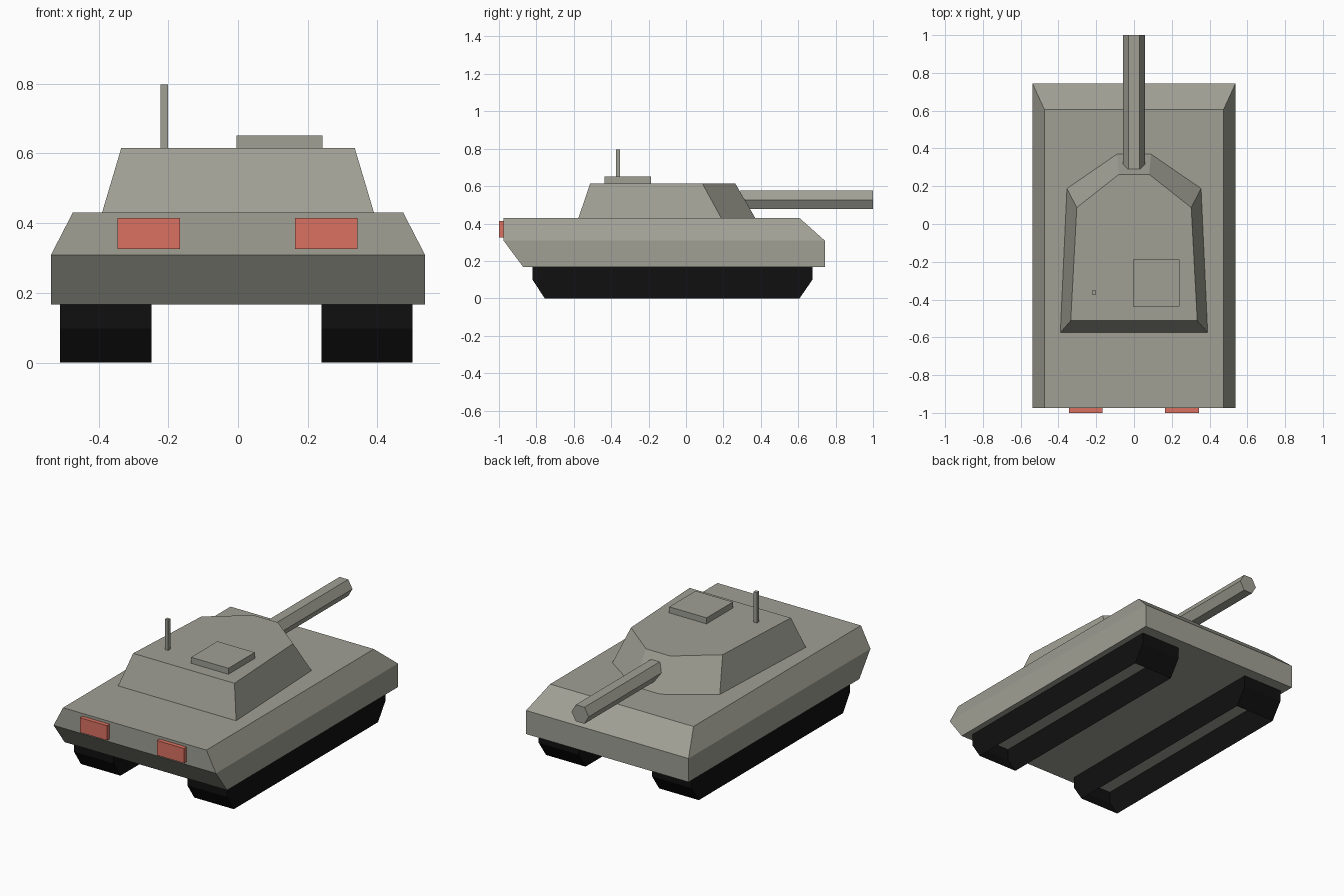
import bpy, bmesh, math

if "Cube" in bpy.data.objects:
    bpy.data.objects.remove(bpy.data.objects["Cube"])


def material(name, rgb):
    m = bpy.data.materials.new(name)
    m.diffuse_color = (*rgb, 1)
    m.use_nodes = True
    m.node_tree.nodes["Principled BSDF"].inputs["Base Color"].default_value = m.diffuse_color
    return m


GREY = material("grey_green_armour", (0.35, 0.35, 0.30))
BLACK = material("track_black", (0.005, 0.005, 0.005))
RED = material("lamp_red", (0.70, 0.165, 0.12))


def loft(name, rings, mat, caps=True):
    """Join matching point rings with quads, optionally closing both ends."""
    bm = bmesh.new()
    loops = [[bm.verts.new(p) for p in ring] for ring in rings]
    n = len(loops[0])
    for a, b in zip(loops, loops[1:]):
        for i in range(n):
            j = (i + 1) % n
            bm.faces.new((a[i], a[j], b[j], b[i]))
    if caps:
        bm.faces.new(loops[0][::-1])
        bm.faces.new(loops[-1])
        bmesh.ops.recalc_face_normals(bm, faces=bm.faces)
    mesh = bpy.data.meshes.new(name)
    bm.to_mesh(mesh)
    bm.free()
    mesh.materials.append(mat)
    ob = bpy.data.objects.new(name, mesh)
    bpy.context.collection.objects.link(ob)
    return ob


def rect(x0, x1, y0, y1, z):
    return [(x0, y0, z), (x1, y0, z), (x1, y1, z), (x0, y1, z)]


def box(name, x0, x1, y0, y1, z0, z1, mat):
    return loft(name, [rect(x0, x1, y0, y1, z) for z in (z0, z1)], mat)


def mirrored(half, z):
    """Closed outline from right-hand points ordered rear to muzzle end."""
    return [(x, y, z) for x, y in half] + [(-x, y, z) for x, y in reversed(half)]


# Hull with undercut lamp end and sloped upper sides
loft("hull", [rect(-0.537, 0.537, -0.87, 0.743, 0.167),
              rect(-0.537, 0.537, -0.975, 0.743, 0.308),
              rect(-0.474, 0.474, -0.975, 0.606, 0.43)], GREY)

# Turret with tapered walls
loft("turret", [mirrored([(0.39, -0.575), (0.355, 0.188), (0.09, 0.37)], 0.43),
                mirrored([(0.335, -0.512), (0.303, 0.087), (0.08, 0.263)], 0.615)], GREY)

# Six-sided gun barrel
R = 0.057
loft("gun_barrel", [[(R * math.cos(i * math.pi / 3), y, 0.527 + R * math.sin(i * math.pi / 3))
                     for i in range(6)] for y in (0.29, 1.0)], GREY)

# Turret roof fittings
box("hatch", -0.005, 0.242, -0.436, -0.187, 0.61, 0.651, GREY)
box("antenna", -0.222, -0.201, -0.373, -0.352, 0.61, 0.797, GREY)

# Tracks: walls open underneath and against the hull
for side, x0, x1 in (("left", -0.51, -0.248), ("right", 0.239, 0.501)):
    loft(side + "_track", [rect(x0, x1, -0.755, 0.607, 0),
                           rect(x0, x1, -0.82, 0.675, 0.098),
                           rect(x0, x1, -0.82, 0.675, 0.167)], BLACK, caps=False)

# Lamps
for side, x0, x1 in (("left", -0.345, -0.166), ("right", 0.164, 0.343)):
    box(side + "_lamp", x0, x1, -1.0, -0.97, 0.326, 0.414, RED)
